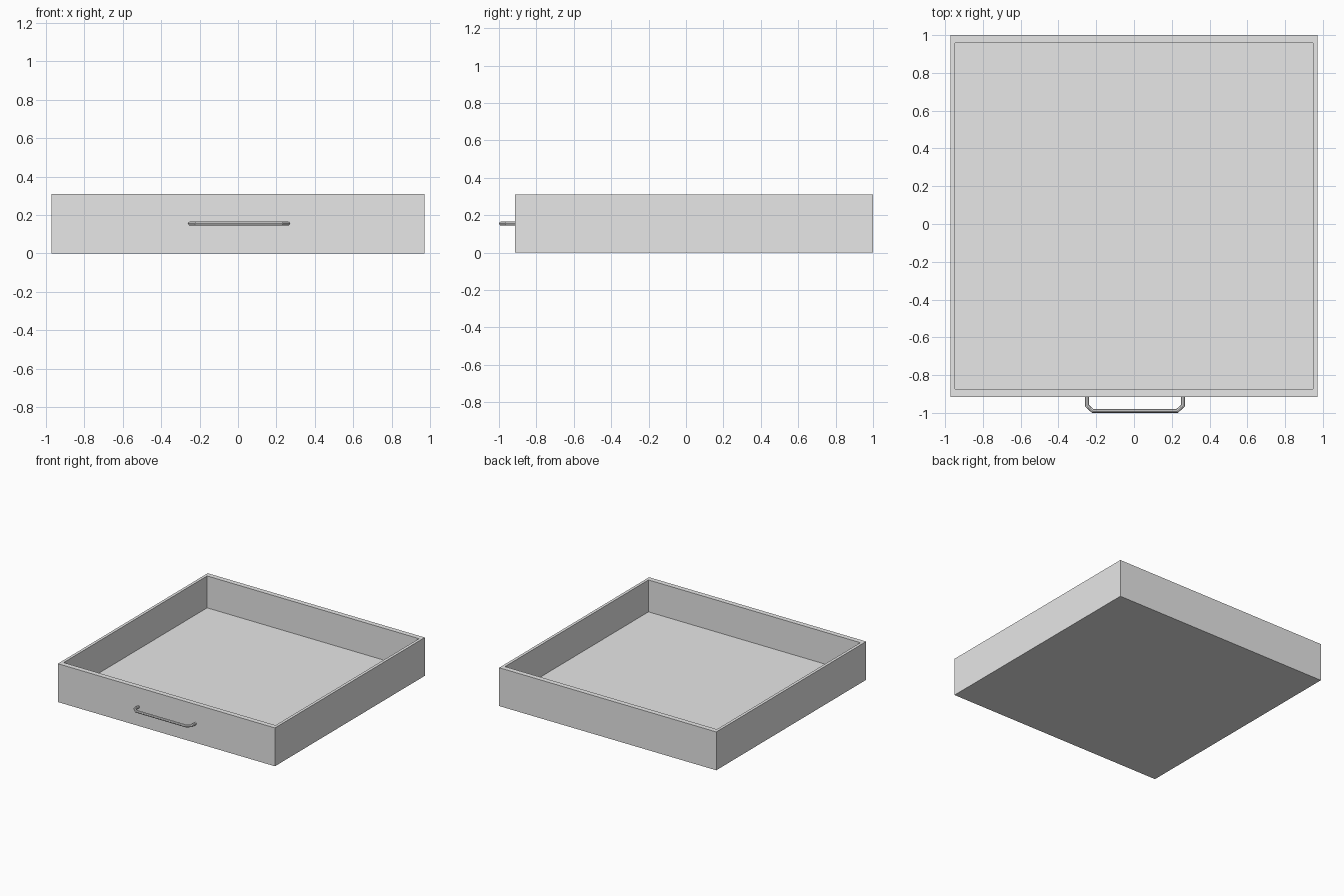
import bpy
import bmesh

cube = bpy.data.objects.get("Cube")
if cube:
    bpy.data.objects.remove(cube, do_unlink=True)

grey = bpy.data.materials.new("light_grey")
grey.use_nodes = True
colour = (0.8, 0.8, 0.8, 1)
grey.diffuse_color = colour
grey.node_tree.nodes["Principled BSDF"].inputs["Base Color"].default_value = colour

# Overall tray sizes
HALF_X, FRONT, BACK, HEIGHT = 0.971, -0.915, 1.0, 0.31
SIDE_WALL, END_WALL, FLOOR = 0.033, 0.041, 0.052

# Drawer tray: a box whose top is inset and pushed down to the floor
bm = bmesh.new()
bmesh.ops.create_cube(bm, size=1)
for v in bm.verts:
    v.co.x *= 2 * HALF_X
    v.co.y = BACK if v.co.y > 0 else FRONT
    v.co.z = HEIGHT if v.co.z > 0 else 0
bm.normal_update()
top = max(bm.faces, key=lambda f: f.calc_center_median().z)
bmesh.ops.inset_region(bm, faces=[top], thickness=SIDE_WALL)
for v in top.verts:
    v.co.y = BACK - END_WALL if v.co.y > 0 else FRONT + END_WALL
inner = bmesh.ops.extrude_discrete_faces(bm, faces=[top])["faces"][0]
for v in inner.verts:
    v.co.z = FLOOR
bmesh.ops.recalc_face_normals(bm, faces=bm.faces[:])
mesh = bpy.data.meshes.new("drawer_tray")
bm.to_mesh(mesh)
bm.free()
mesh.materials.append(grey)
tray = bpy.data.objects.new("drawer_tray", mesh)
bpy.context.collection.objects.link(tray)

# Bar handle: a bent round rod with cut corners, mirrored about its centre
RADIUS, CENTRE, HALF, BAR_Z = 0.011, 0.005, 0.254, 0.155
half_path = [(HALF, FRONT + 0.005), (HALF, -0.962), (HALF - 0.03, -1 + RADIUS)]
path = [(CENTRE - x, y) for x, y in half_path]
path += [(CENTRE + x, y) for x, y in reversed(half_path)]
curve = bpy.data.curves.new("pull_handle", "CURVE")
curve.dimensions = "3D"
curve.bevel_depth = RADIUS
curve.bevel_resolution = 2
curve.use_fill_caps = True
spline = curve.splines.new("POLY")
spline.points.add(len(path) - 1)
for point, (x, y) in zip(spline.points, path):
    point.co = (x, y, BAR_Z, 1)
curve.materials.append(grey)
handle = bpy.data.objects.new("pull_handle", curve)
bpy.context.collection.objects.link(handle)

bpy.ops.object.select_all(action="DESELECT")
handle.select_set(True)
bpy.context.view_layer.objects.active = handle
bpy.ops.object.convert(target="MESH")
bpy.ops.object.shade_smooth_by_angle()
